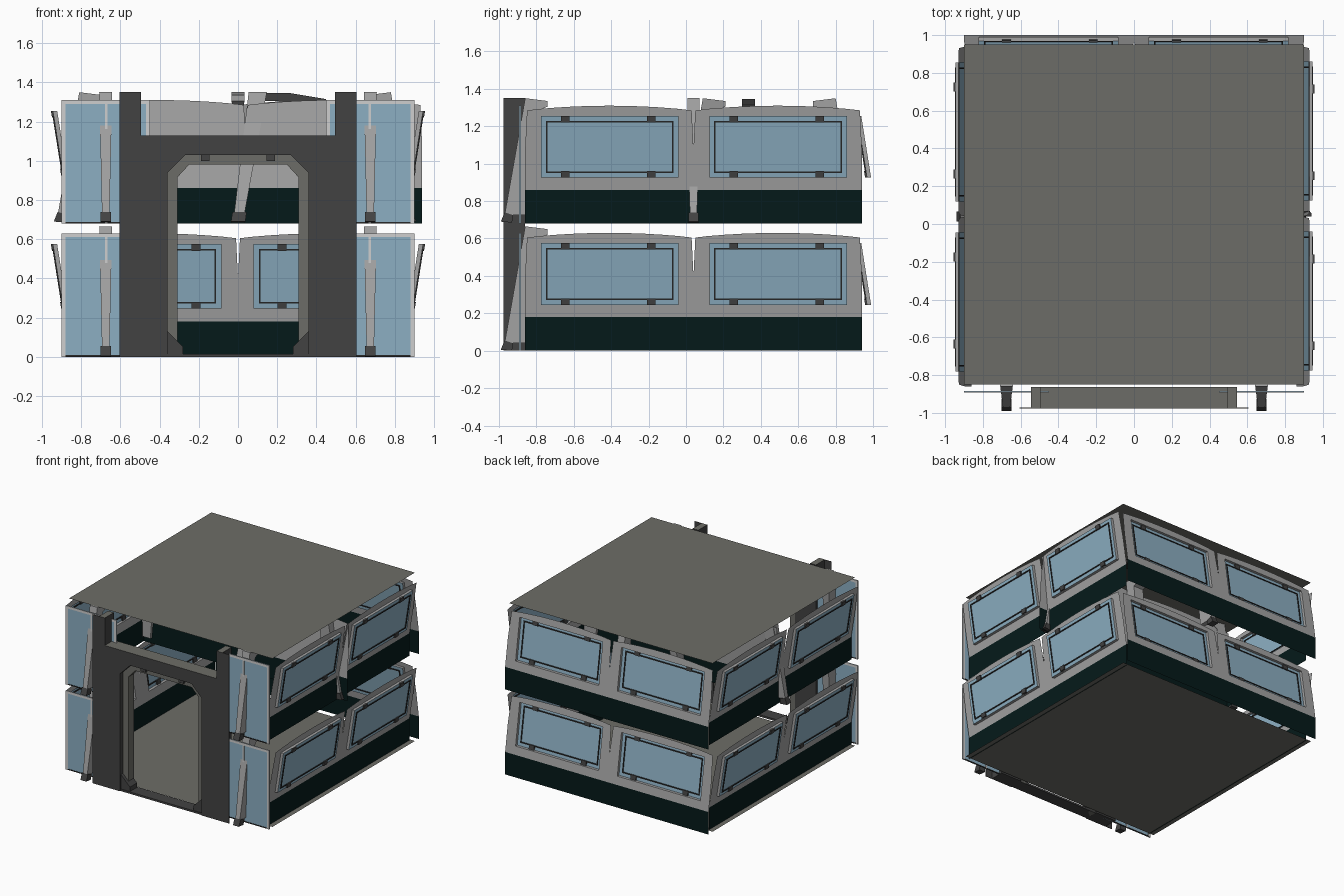
import bpy, bmesh, math

if "Cube" in bpy.data.objects:
    bpy.data.objects.remove(bpy.data.objects["Cube"])


def material(name, r, g, b):
    m = bpy.data.materials.new(name)
    m.diffuse_color = (r, g, b, 1)
    m.use_nodes = True
    m.node_tree.nodes["Principled BSDF"].inputs["Base Color"].default_value = m.diffuse_color
    return m


MATS = [material("wall grey", .37, .37, .37),
        material("dark green", .0015, .010, .010),
        material("glass blue", .265, .43, .545),
        material("dark grey", .055, .055, .055),
        material("deck grey", .152, .152, .136),
        material("light trim", .62, .62, .62),
        material("black trim", .02, .02, .02)]
WALL, GREEN, GLASS, DARK, DECK, LIGHT, BLACK = range(7)


def finish(bm, name, fix=True):
    if fix:
        bmesh.ops.recalc_face_normals(bm, faces=bm.faces)
    me = bpy.data.meshes.new(name)
    bm.to_mesh(me)
    bm.free()
    for m in MATS:
        me.materials.append(m)
    ob = bpy.data.objects.new(name, me)
    bpy.context.collection.objects.link(ob)
    return ob


def face(bm, pts, mat):
    f = bm.faces.new([bm.verts.new(p) for p in pts])
    f.material_index = mat
    return f


def box(bm, a, b, mat, place=lambda x, y, z: (x, y, z)):
    """Box between two corners, passed through a placing function."""
    v = [bm.verts.new(place(x, y, z)) for x in (a[0], b[0])
         for y in (a[1], b[1]) for z in (a[2], b[2])]
    for q in ((0, 1, 3, 2), (4, 6, 7, 5), (0, 4, 5, 1),
              (2, 3, 7, 6), (0, 2, 6, 4), (1, 5, 7, 3)):
        bm.faces.new([v[i] for i in q]).material_index = mat


def prism(bm, pts, mat, place, t0, t1):
    """Profile (p, z) extruded from t0 to t1; place(t, p, z)."""
    a = [bm.verts.new(place(t0, p, z)) for p, z in pts]
    b = [bm.verts.new(place(t1, p, z)) for p, z in pts]
    n = len(pts)
    fs = [bm.faces.new(a[::-1]), bm.faces.new(b)]
    fs += [bm.faces.new((a[i], a[(i + 1) % n], b[(i + 1) % n], b[i])) for i in range(n)]
    for f in fs:
        f.material_index = mat


# Wall panel: green skirt, leaning grey sheet with arched top, optional framed window
W, U0, U1, Z0, Z1 = .9, .085, .82, .245, .575


def wall_panel(name, place, lean, d, window=True):
    bm = bmesh.new()

    def at(u, n, w):
        return place(u, n + lean * max(0, w - .18) / .44, w)

    def top(u):
        return .605 + .025 * (1 - ((u - .45) / .45) ** 2)

    def sheet(pts, mat, n=0):
        face(bm, [at(u, n, w) for u, w in pts], mat)

    sheet([(0, 0), (W, 0), (W, .18), (0, .18)], GREEN)
    sheet([(0, .18), (W, .18), (U1, Z0), (U0, Z0)], WALL)
    sheet([(0, .18), (U0, Z0), (U0, Z1), (U0, top(U0)), (.01, top(0)), (0, .4)], WALL)
    sheet([(W, .18), (W, .4), (W - .01, top(W)), (U1, top(U1)), (U1, Z1), (U1, Z0)], WALL)
    steps = 8
    us = [U0 + (U1 - U0) * i / steps for i in range(steps + 1)]
    for a, b in zip(us, us[1:]):
        sheet([(a, Z1), (b, Z1), (b, top(b)), (a, top(a))], WALL)
    rim = [(U0, Z0), (U1, Z0), (U1, Z1), (U0, Z1)]
    if not window:
        sheet(rim, WALL)
        finish(bm, name, False)
        return
    # window box sides and pane
    for (a, c), (b, e) in zip(rim, rim[1:] + rim[:1]):
        face(bm, [at(a, 0, c), at(b, 0, e), at(b, d, e), at(a, d, c)], WALL)
    sheet(rim, GLASS, d)
    # thin dark bars and clips on both sides of the pane
    i, t = .026, .008
    a, b, c, e = U0 + i, U1 - i, Z0 + i, Z1 - i
    for lo, hi in (((a, c), (b, c + t)), ((a, e - t), (b, e)),
                   ((a, c), (a + t, e)), ((b - t, c), (b, e))):
        box(bm, (lo[0], d - .006, lo[1]), (hi[0], d + .006, hi[1]), BLACK, at)
    for u in (.215, .675):
        for w in (Z0, Z1 - .035):
            box(bm, (u - .023, d - .01, w), (u + .023, d + .01, w + .035), DARK, at)
    finish(bm, name, False)


for level, h in (("lower", 0), ("upper", .68)):
    for k in (0, 1):
        s = k * W
        wall_panel(f"{level}_right_wall_{k + 1}",
                   lambda u, n, w: (.86 + n, -.86 + s + u, h + w), .07, .022)
        wall_panel(f"{level}_left_wall_{k + 1}",
                   lambda u, n, w: (-.86 - n, .94 - s - u, h + w), .07, .022)
        wall_panel(f"{level}_back_wall_{k + 1}",
                   lambda u, n, w: (.9 - s - u, 1.0 + n, h + w), -.07, -.022)

    # Front glazing with light trim, two panes per side
    for side, sx in (("left", -1), ("right", 1)):
        bm = bmesh.new()
        xa, xb, H, y = .45, .9, .63, -.888
        box(bm, (sx * xa, y - .002, h), (sx * xb, y + .002, h + H), GLASS)
        for x0, x1 in ((xa, xa + .02), (.667, .679), (xb - .02, xb)):
            box(bm, (sx * x0, y - .005, h), (sx * x1, y + .005, h + H), LIGHT)
        box(bm, (sx * xa, y - .004, h + H - .02), (sx * xb, y + .004, h + H), LIGHT)
        box(bm, (sx * xa, y - .004, h), (sx * xb, y + .004, h + .008), BLACK)
        finish(bm, f"{level}_{side}_front_glazing")

# Solid partition across the middle of the upper level
for k in (0, 1):
    wall_panel(f"partition_{k + 1}",
               lambda u, n, w: (-.86 + k * W + u, .04 + n, .68 + w), .03, 0, False)


# Leaning struts: head inside, dark foot outside
def strut(name, place, h):
    bm = bmesh.new()
    prism(bm, [(.97, .04), (.84, .04), (.79, .6), (.74, .62), (.74, .65), (.86, .665)],
          WALL, lambda t, p, z: place(t * (.6 + .5 * z / .66), p, h + z), -.03, .03)
    prism(bm, [(.99, .005), (.93, .0), (.925, .04), (.97, .055)],
          DARK, lambda t, p, z: place(t, p, h + z), -.026, .026)
    finish(bm, name)


for level, h in (("lower", 0), ("upper", .685)):
    for sx in (-1, 1):
        strut(f"{level}_front_strut_{'left' if sx < 0 else 'right'}",
              lambda t, p, z: (sx * .675 + t, -p, z), h)
strut("left_wall_strut", lambda t, p, z: (-p + .05, .04 + t, z), .685)
strut("right_wall_strut", lambda t, p, z: (p - .08, .04 + t, z), .685)
strut("back_wall_strut", lambda t, p, z: (t, p - .06, z), .685)
strut("partition_strut",
      lambda t, p, z: (.0 + .1 * (z - .685) / .66 + t * 1.4, -p + .95, z), .685)

# Dark bracket under the roof
bm = bmesh.new()
prism(bm, [(.06, 1.345), (.27, 1.345), (.45, 1.315), (.45, 1.3), (.14, 1.305)],
      DARK, lambda t, p, z: (p, t, z), .30, .37)
finish(bm, "roof_bracket")

# Roof and floor sheets
for name, z in (("floor", 0.004), ("roof", 1.35)):
    bm = bmesh.new()
    face(bm, [(-.9, -.85, z), (.9, -.85, z), (.9, .95, z), (-.9, .95, z)], DECK)
    finish(bm, name, False)


# Door surround: deep body with two posts, and a wider front plate
def surround(name, xo, y0, y1):
    bm = bmesh.new()
    half = [(.36, 0), (xo, 0), (xo, 1.35), (.495, 1.35), (.495, 1.13)]
    hole = [(.27, 1.03), (.36, .94)]
    outline = (half + [(-x, z) for x, z in half[::-1]]
               + [(-x, z) for x, z in hole[::-1]] + hole)
    prism(bm, outline, DARK, front, y0, y1)
    bmesh.ops.recalc_face_normals(bm, faces=bm.faces)
    for f in bm.faces:
        if f.normal.z > .9:
            f.material_index = DECK
    finish(bm, name)


front = lambda t, p, z: (p, t, z)
surround("door_surround", .545, -.972, -.862)
surround("door_front_plate", .605, -.976, -.972)

# Door lining
bm = bmesh.new()
outer = [(.36, 0), (.36, .94), (.27, 1.03)]
inner = [(.25, .98), (.31, .915), (.31, 0)]
ring = (outer + [(-x, z) for x, z in outer[::-1]]
        + [(-x, z) for x, z in inner[::-1]] + inner)
prism(bm, ring, DECK, front, -.94, -.87)
finish(bm, "door_lining")

# Door clips, corner blocks and sill
bm = bmesh.new()
for s in (-1, 1):
    box(bm, (s * .145, -.96, 1.0), (s * .19, -.88, 1.03), DARK)
    prism(bm, [(s * .36, 0), (s * .28, 0), (s * .28, .05), (s * .36, .13)],
          DARK, front, -.965, -.875)
box(bm, (-.36, -.97, 0), (.36, -.87, .015), DARK)
finish(bm, "door_fittings")
